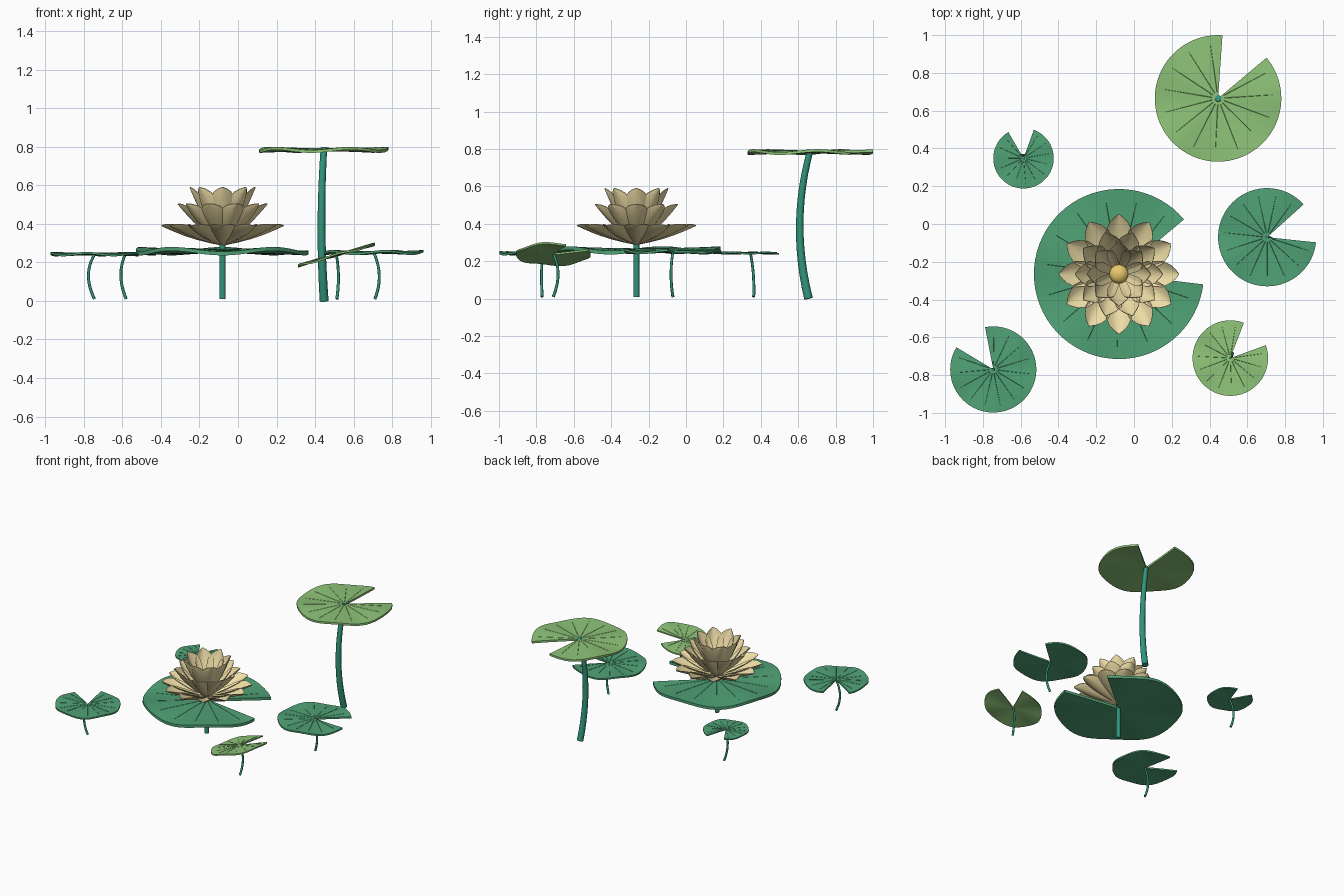
import bpy, bmesh
from math import sin, cos, radians, pi, tau
from mathutils import Vector

if "Cube" in bpy.data.objects:
    bpy.data.objects.remove(bpy.data.objects["Cube"])


def material(name, rgb):
    m = bpy.data.materials.new(name)
    m.diffuse_color = (*rgb, 1)
    m.use_nodes = True
    m.node_tree.nodes["Principled BSDF"].inputs["Base Color"].default_value = m.diffuse_color
    return m


DARK = material("deep_green", (0.08, 0.36, 0.18))
LIGHT = material("light_green", (0.27, 0.55, 0.19))
STEM = material("stem_green", (0.03, 0.30, 0.20))
CREAM = material("cream", (0.85, 0.72, 0.38))
GOLD = material("gold", (0.80, 0.58, 0.15))


def finish(name, bm, mat, smooth=True):
    bmesh.ops.recalc_face_normals(bm, faces=bm.faces)
    me = bpy.data.meshes.new(name)
    bm.to_mesh(me)
    bm.free()
    me.materials.append(mat)
    ob = bpy.data.objects.new(name, me)
    bpy.context.collection.objects.link(ob)
    if smooth:
        bpy.ops.object.select_all(action='DESELECT')
        ob.select_set(True)
        bpy.context.view_layer.objects.active = ob
        bpy.ops.object.shade_smooth_by_angle(angle=radians(35))
    return ob


def skin(bm, rows, closed=False):
    n = len(rows[0])
    for a, b in zip(rows, rows[1:]):
        for i in range(n if closed else n - 1):
            j = (i + 1) % n
            bm.faces.new((a[i], a[j], b[j], b[i]))


def thick_sheet(bm, top, depth):
    # closed slab from a grid of top points and per-point offset vector
    low = [[p + depth(p) for p in row] for row in top]
    loops = []
    for a, b in zip(top, low):
        loops.append([bm.verts.new(p) for p in a] + [bm.verts.new(p) for p in reversed(b)])
    skin(bm, loops, True)
    n = len(top[0])
    for L in (loops[0], loops[-1]):
        for i in range(n - 1):
            bm.faces.new((L[i], L[i + 1], L[2 * n - 2 - i], L[2 * n - 1 - i]))


def stem(name, bottom, mid, top, r0, r1):
    # tapered tube along a bend that passes through mid
    p0, pm, p2 = Vector(bottom), Vector(mid), Vector(top)
    p1 = pm * 2 - (p0 + p2) / 2
    bm = bmesh.new()
    rows = []
    for k in range(13):
        t = k / 12
        c = p0 * (1 - t) ** 2 + p1 * 2 * t * (1 - t) + p2 * t * t
        d = ((p1 - p0) * (1 - t) + (p2 - p1) * t).normalized()
        u = d.cross(Vector((0, 1, 0))).normalized()
        v = d.cross(u)
        r = r0 + (r1 - r0) * t
        rows.append([bm.verts.new(c + (u * cos(a) + v * sin(a)) * r)
                     for a in (tau * i / 12 for i in range(12))])
    skin(bm, rows, True)
    bm.faces.new(rows[0])
    bm.faces.new(rows[-1])
    finish(name, bm, STEM)


def pad(name, x, y, z, r, notch, thick, amp, mat, slope=0.0, phase=0.0):
    a0, a1 = radians(notch[1]), radians(notch[0] + 360)

    def point(f, a, lift=0.0):
        h = amp * f * f * sin(5 * a + phase) + slope * r * f * cos(a)
        return Vector((x + r * f * cos(a), y + r * f * sin(a), z + h + lift))

    # notched, gently rippled leaf
    bm = bmesh.new()
    angles = [a0 + (a1 - a0) * i / 60 for i in range(61)]
    rings = [[point(f, a) for a in angles] for f in (0.03, 0.2, 0.4, 0.6, 0.8, 1.0)]
    thick_sheet(bm, rings, lambda p: Vector((0, 0, -thick)))
    finish(name, bm, mat)

    # raised radial veins
    bm = bmesh.new()
    for i in range(13):
        a = a0 + (a1 - a0) * (i + 0.5) / 13
        side = Vector((-sin(a), cos(a), 0))
        rows = []
        for k in range(7):
            f = 0.1 + 0.76 * k / 6
            w = 0.009 * r * (1.3 - f)
            rows.append([bm.verts.new(point(f, a, -0.002) - side * w),
                         bm.verts.new(point(f, a, 0.0015)),
                         bm.verts.new(point(f, a, -0.002) + side * w)])
        skin(bm, rows, True)
        bm.faces.new(rows[0])
        bm.faces.new(rows[-1])
    finish(name + "_veins", bm, mat, False)


# Floating and raised leaves
pad("main_leaf", -0.08, -0.265, 0.268, 0.45, (-7, 40), 0.02, 0.012, DARK)
pad("tall_leaf", 0.445, 0.665, 0.791, 0.335, (40, 86), 0.015, 0.008, LIGHT, 0, 1)
pad("right_leaf", 0.705, -0.07, 0.257, 0.26, (-6, 42), 0.012, 0.007, DARK, 0, 2)
pad("tilted_leaf", 0.51, -0.71, 0.243, 0.2, (20, 69), 0.01, 0.005, LIGHT, 0.28, 3)
pad("left_leaf", -0.745, -0.77, 0.248, 0.228, (101, 149), 0.011, 0.006, DARK, 0, 4)
pad("small_leaf", -0.585, 0.348, 0.248, 0.16, (70, 120), 0.009, 0.004, DARK, 0, 5)

# Stems
stem("flower_stem", (-0.08, -0.265, 0.01), (-0.08, -0.265, 0.16), (-0.08, -0.265, 0.31), 0.016, 0.015)
stem("tall_stem", (0.447, 0.655, 0), (0.433, 0.608, 0.40), (0.446, 0.665, 0.795), 0.023, 0.017)
stem("right_stem", (0.71, -0.07, 0.01), (0.733, -0.08, 0.13), (0.705, -0.07, 0.25), 0.008, 0.007)
stem("tilted_stem", (0.513, -0.71, 0.01), (0.521, -0.684, 0.13), (0.51, -0.71, 0.24), 0.008, 0.007)
stem("left_stem", (-0.745, -0.77, 0.01), (-0.776, -0.772, 0.13), (-0.745, -0.77, 0.24), 0.008, 0.007)
stem("small_stem", (-0.58, 0.362, 0.01), (-0.608, 0.36, 0.13), (-0.585, 0.345, 0.24), 0.008, 0.007)

# Flower: three tiers of cupped, pointed petals
CENTRE = Vector((-0.08, -0.265, 0))
OUTLINE = [(0, .22), (.2, .5), (.4, .78), (.6, .97), (.75, 1), (.88, .72), (.95, .4), (1, .04)]


def petal_tier(name, count, length, elev, z, half_width, cup):
    e = radians(elev)
    bm = bmesh.new()
    for i in range(count):
        a = tau * i / count
        out = Vector((cos(a), sin(a), 0))
        side = Vector((-sin(a), cos(a), 0))
        along = out * cos(e) + Vector((0, 0, sin(e)))
        up = Vector((0, 0, cos(e))) - out * sin(e)
        grid = []
        for t, w in OUTLINE:
            row = []
            for s in (-1, -.5, 0, .5, 1):
                row.append(CENTRE + Vector((0, 0, z)) + out * 0.008 + along * length * t
                           + side * half_width * w * s
                           + up * (cup * w * s * s - 0.012 * sin(pi * t)))
            grid.append(row)
        thick_sheet(bm, grid, lambda p: up * -0.004)
    finish(name, bm, CREAM)


petal_tier("outer_petals", 12, 0.325, 18, 0.292, 0.068, 0.035)
petal_tier("middle_petals", 10, 0.305, 43, 0.297, 0.066, 0.035)
petal_tier("inner_petals", 8, 0.33, 61, 0.302, 0.064, 0.035)

# Golden flower centre
bm = bmesh.new()
bmesh.ops.create_uvsphere(bm, u_segments=20, v_segments=12, radius=0.05)
for v in bm.verts:
    v.co = CENTRE + Vector((v.co.x, v.co.y, v.co.z * 0.7 + 0.375))
finish("flower_centre", bm, GOLD)
